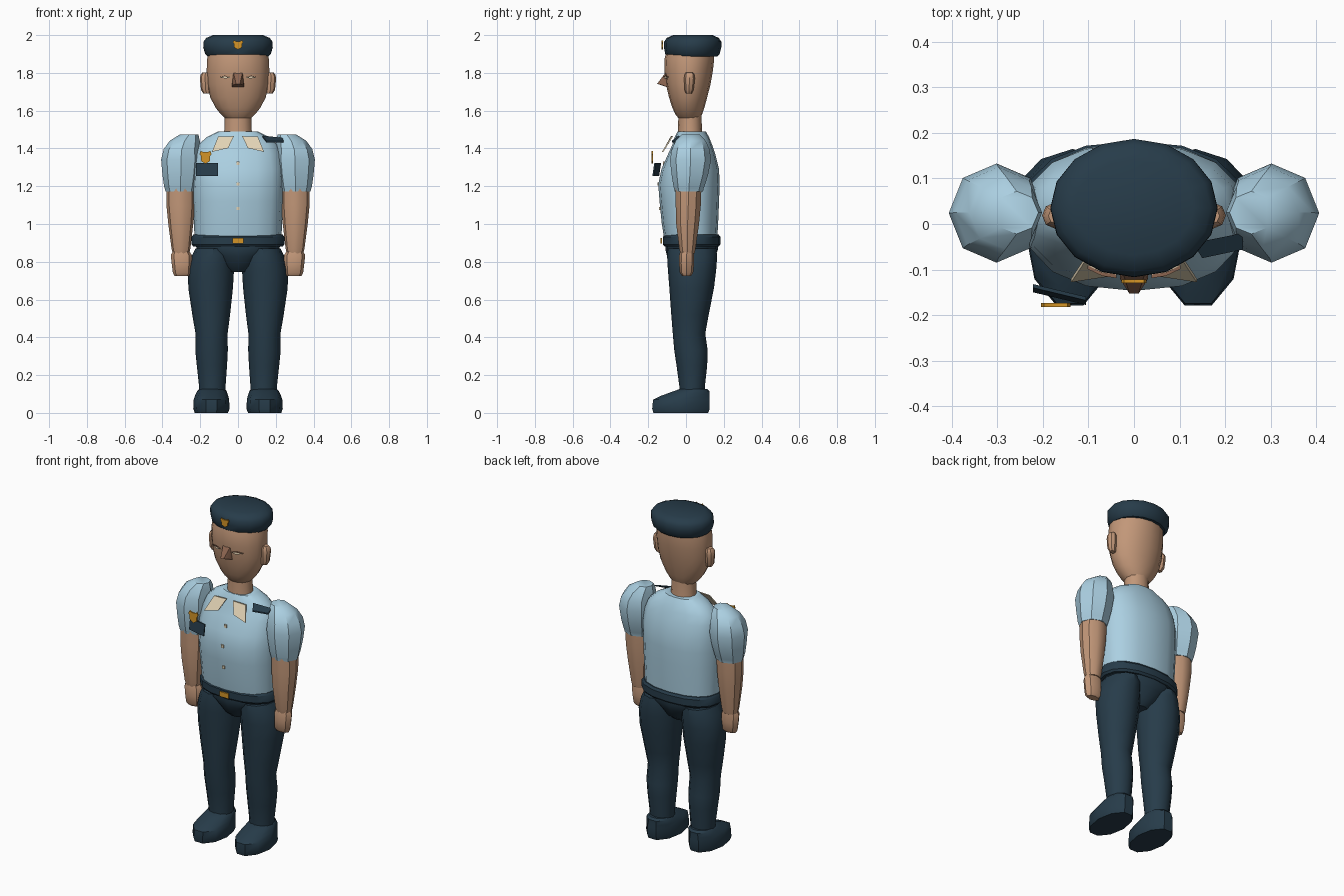
import bpy, bmesh, math
from mathutils import Vector


def material(name, rgb):
    m = bpy.data.materials.new(name)
    m.diffuse_color = (*rgb, 1)
    return m


NAVY = material("navy cloth", (0.020, 0.045, 0.068))
SHIRT = material("light blue cloth", (0.41, 0.63, 0.76))
SKIN = material("skin", (0.54, 0.31, 0.19))
SHADE = material("nose skin", (0.26, 0.13, 0.08))
GOLD = material("gold", (0.66, 0.30, 0.02))
CREAM = material("cream", (0.76, 0.65, 0.46))


def finish(bm, name, mat):
    bmesh.ops.recalc_face_normals(bm, faces=bm.faces)
    me = bpy.data.meshes.new(name)
    bm.to_mesh(me)
    bm.free()
    ob = bpy.data.objects.new(name, me)
    bpy.context.collection.objects.link(ob)
    me.materials.append(mat)
    return ob


def loft(name, mat, rings, n=12, power=2.0):
    """Stack of rounded sections: (z, centre x, half width, y front, y back)."""
    bm = bmesh.new()
    loops = []
    for z, cx, rx, y0, y1 in rings:
        cy, ry = (y0 + y1) / 2, (y1 - y0) / 2
        loop = []
        for i in range(n):
            a = 2 * math.pi * i / n
            c, s = math.cos(a), math.sin(a)
            x = math.copysign(abs(c) ** (2 / power), c)
            y = math.copysign(abs(s) ** (2 / power), s)
            loop.append(bm.verts.new((cx + rx * x, cy + ry * y, z)))
        loops.append(loop)
    for a, b in zip(loops, loops[1:]):
        for i in range(n):
            j = (i + 1) % n
            bm.faces.new((a[i], a[j], b[j], b[i]))
    bm.faces.new(loops[0])
    bm.faces.new(loops[-1])
    return finish(bm, name, mat)


def plate(name, mat, pts, depth=(0, 0.008, 0)):
    """Flat outline given a small thickness."""
    bm = bmesh.new()
    a = [bm.verts.new(p) for p in pts]
    b = [bm.verts.new(Vector(p) + Vector(depth)) for p in pts]
    bm.faces.new(a)
    bm.faces.new(b)
    for i in range(len(a)):
        j = (i + 1) % len(a)
        bm.faces.new((a[i], a[j], b[j], b[i]))
    return finish(bm, name, mat)


def rect(name, mat, x, z, w, h, y):
    return plate(name, mat, [(x - w, y, z - h), (x + w, y, z - h),
                             (x + w, y, z + h), (x - w, y, z + h)])


def shield(name, x, z, w, h, y):
    shape = [(0, -1), (.7, -.6), (.75, .2), (1, .5), (.8, 1), (.3, .8),
             (-.3, .8), (-.8, 1), (-1, .5), (-.75, .2), (-.7, -.6)]
    return plate(name, GOLD, [(x + w * u, y, z + h * v) for u, v in shape])


# Shirt body, belt and pelvis
loft("shirt_body", SHIRT, [
    (0.92, 0, .230, -.115, .165), (1.00, 0, .233, -.128, .170),
    (1.12, 0, .240, -.140, .175), (1.21, 0, .243, -.147, .178),
    (1.29, 0, .242, -.130, .175), (1.37, 0, .230, -.095, .155),
    (1.42, 0, .210, -.072, .138), (1.46, 0, .165, -.060, .122),
    (1.49, 0, .105, -.045, .105)], 16, 2.3)
loft("belt", NAVY, [
    (.880, 0, .236, -.112, .172), (.892, 0, .245, -.122, .182),
    (.932, 0, .245, -.122, .182), (.945, 0, .236, -.112, .172)], 16, 2.3)
loft("pelvis", NAVY, [
    (.745, 0, .055, -.035, .085), (.775, 0, .095, -.070, .125),
    (.83, 0, .155, -.100, .155), (.86, 0, .215, -.108, .168),
    (.89, 0, .225, -.108, .170)], 16)

# Limbs
for s, side in ((-1, "right"), (1, "left")):
    loft(side + "_leg", NAVY, [
        (.10, s * .136, .070, -.035, .098), (.14, s * .136, .070, -.035, .100),
        (.25, s * .138, .080, -.050, .112), (.33, s * .140, .086, -.062, .115),
        (.42, s * .140, .085, -.070, .102), (.52, s * .142, .100, -.078, .120),
        (.66, s * .145, .118, -.088, .148), (.76, s * .143, .122, -.096, .160),
        (.83, s * .135, .110, -.100, .165), (.87, s * .130, .095, -.095, .160)])
    loft(side + "_shoe", NAVY, [
        (0, s * .141, .088, -.180, .125), (.022, s * .141, .096, -.187, .133),
        (.070, s * .141, .094, -.182, .133), (.090, s * .140, .088, -.140, .130),
        (.115, s * .138, .078, -.070, .128), (.127, s * .138, .066, -.035, .115)], 10)
    loft(side + "_sleeve", SHIRT, [
        (1.172, s * .304, .080, -.060, .090), (1.190, s * .304, .084, -.064, .094),
        (1.196, s * .304, .087, -.066, .097), (1.26, s * .303, .097, -.076, .117),
        (1.34, s * .302, .105, -.085, .133), (1.395, s * .298, .096, -.075, .125),
        (1.44, s * .282, .080, -.055, .105), (1.475, s * .258, .048, -.022, .072)], 8)
    loft(side + "_forearm", SKIN, [
        (.845, s * .302, .044, -.032, .048), (.87, s * .302, .050, -.038, .053),
        (1.00, s * .303, .066, -.055, .072), (1.10, s * .304, .075, -.058, .082),
        (1.19, s * .304, .076, -.058, .085)], 10)
    loft(side + "_hand", SKIN, [
        (.725, s * .296, .040, -.020, .026), (.742, s * .296, .049, -.033, .038),
        (.79, s * .298, .053, -.037, .043), (.835, s * .300, .056, -.036, .043),
        (.865, s * .302, .038, -.028, .040)], 8)
    loft(side + "_ear", SKIN, [
        (1.69, s * .165, .018, 0, .030), (1.71, s * .172, .024, -.008, .040),
        (1.77, s * .174, .028, -.010, .047), (1.79, s * .174, .024, -.008, .045),
        (1.803, s * .170, .018, 0, .036)], 8)
    # Narrow eyes with a dark lid line
    eye = [(.038, -.118, 1.776), (.065, -.114, 1.770),
           (.100, -.098, 1.776), (.070, -.112, 1.782)]
    plate(side + "_eye", CREAM, [(s * x, y, z) for x, y, z in eye])
    lid = [(.038, -.119, 1.778), (.070, -.114, 1.782),
           (.102, -.099, 1.778), (.070, -.114, 1.786)]
    plate(side + "_eyelid", SHADE, [(s * x, y, z) for x, y, z in lid])
    # Collar flaps
    flap = [(.105, -.078, 1.462), (.022, -.080, 1.465),
            (.052, -.115, 1.402), (.138, -.128, 1.382)]
    plate(side + "_collar", CREAM, [(s * x, y, z) for x, y, z in flap])

# Neck, head and cap
loft("neck", SKIN, [(1.45, 0, .080, -.045, .090), (1.50, 0, .072, -.042, .084),
                    (1.60, 0, .070, -.040, .082)])
loft("head", SKIN, [
    (1.560, 0, .068, -.040, .075), (1.580, 0, .090, -.056, .085),
    (1.615, 0, .118, -.072, .097), (1.67, 0, .147, -.090, .112),
    (1.74, 0, .162, -.106, .130), (1.81, 0, .166, -.114, .142),
    (1.87, 0, .164, -.115, .149), (1.91, 0, .155, -.105, .148)], 16)
loft("cap", NAVY, [
    (1.886, 0, .160, -.095, .165), (1.900, 0, .174, -.110, .178),
    (1.935, 0, .184, -.117, .187), (1.965, 0, .183, -.116, .187),
    (1.985, 0, .168, -.102, .174), (2.0, 0, .132, -.068, .140)], 16)

# Nose wedge
bm = bmesh.new()
for x, y, z in ((.024, -.108, 1.802), (.033, -.100, 1.725),
                (.030, -.122, 1.735), (.010, -.153, 1.742)):
    for s in (-1, 1):
        bm.verts.new((s * x, y, z))
bmesh.ops.convex_hull(bm, input=bm.verts)
finish(bm, "nose", SHADE)

# Uniform details
shield("cap_badge", 0, 1.948, .028, .024, -.130)
shield("chest_badge", -.172, 1.353, .032, .034, -.182)
plate("chest_pocket", NAVY, [(-.222, -.150, 1.255), (-.105, -.178, 1.255),
                             (-.105, -.168, 1.322), (-.222, -.140, 1.322)])
plate("shoulder_strap", NAVY, [(.130, -.042, 1.460), (.238, -.020, 1.448),
                               (.240, -.056, 1.432), (.150, -.075, 1.432)], (0, 0, .008))
for i, (z, y) in enumerate(((1.322, -.122), (1.212, -.152), (1.082, -.142))):
    rect("button_%d" % (i + 1), CREAM, 0, z, .008, .009, y)
rect("buckle", GOLD, 0, .912, .030, .015, -.135)

# Smooth shading with crisp edges kept
bpy.ops.object.select_all(action='SELECT')
bpy.context.view_layer.objects.active = bpy.context.scene.objects["shirt_body"]
bpy.ops.object.shade_smooth_by_angle(angle=math.radians(35))
